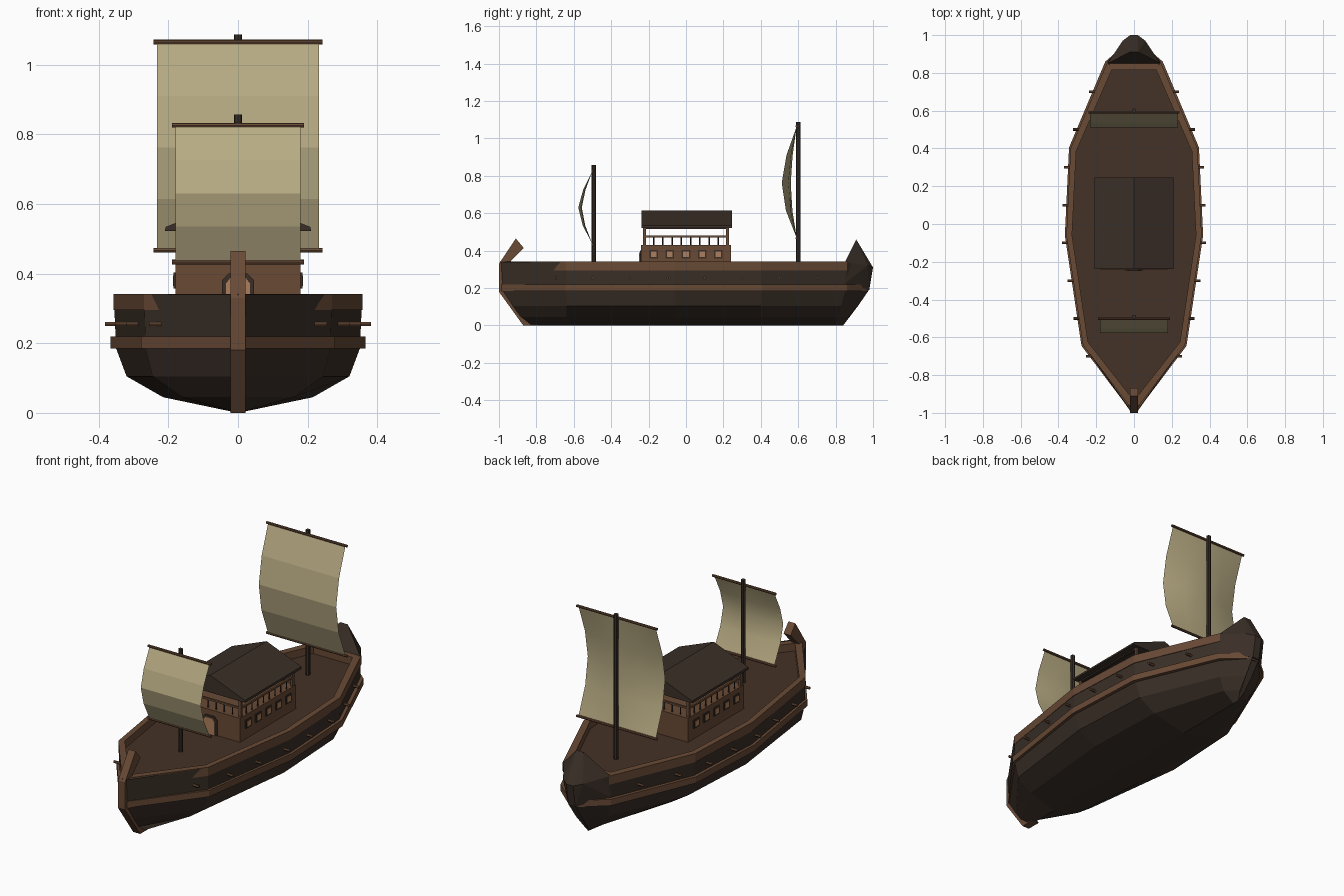
import bpy, bmesh
from math import pi

if "Cube" in bpy.data.objects:
    bpy.data.objects.remove(bpy.data.objects["Cube"])


def mat(name, c):
    m = bpy.data.materials.new(name)
    m.diffuse_color = (*c, 1)
    m.use_nodes = True
    m.node_tree.nodes["Principled BSDF"].inputs["Base Color"].default_value = m.diffuse_color
    return m


DARK = mat("dark_timber", (.042, .028, .020))
DECK = mat("deck_timber", (.060, .032, .020))
WOOD = mat("brown_timber", (.14, .068, .036))
LIGHT = mat("light_timber", (.42, .21, .11))
CLOTH = mat("canvas", (.48, .41, .23))


def obj(name, verts, faces, m, hull=False):
    bm = bmesh.new()
    vs = [bm.verts.new(v) for v in verts]
    if hull:
        bmesh.ops.convex_hull(bm, input=vs)
    for f in faces:
        bm.faces.new([vs[i] for i in f])
    bmesh.ops.remove_doubles(bm, verts=bm.verts, dist=1e-5)
    bmesh.ops.recalc_face_normals(bm, faces=bm.faces)
    me = bpy.data.meshes.new(name)
    bm.to_mesh(me)
    bm.free()
    me.materials.append(m)
    o = bpy.data.objects.new(name, me)
    bpy.context.collection.objects.link(o)
    return o


def box(name, x0, x1, y0, y1, z0, z1, m):
    return obj(name, [(x, y, z) for x in (x0, x1) for y in (y0, y1) for z in (z0, z1)], [], m, True)


def rod(name, loc, r, length, axis, m, n=8):
    rot = {"x": (0, pi / 2, 0), "y": (pi / 2, 0, 0), "z": (0, 0, 0)}[axis]
    bpy.ops.mesh.primitive_cylinder_add(vertices=n, radius=r, depth=length, location=loc, rotation=rot)
    o = bpy.context.object
    o.name = name
    o.data.materials.append(m)


def loft(rings, closed):
    n = len(rings[0])
    verts = [p for r in rings for p in r]
    faces = [(i * n + j, i * n + (j + 1) % n, (i + 1) * n + (j + 1) % n, (i + 1) * n + j)
             for i in range(len(rings) - 1) for j in range(n if closed else n - 1)]
    faces += [tuple(range(n)), tuple(range(len(verts) - n, len(verts)))]
    return verts, faces


def prism(name, pts, axis, a, b, m):
    put = (lambda p, t: (t, *p)) if axis == "x" else (lambda p, t: (p[0], t, p[1]))
    obj(name, *loft([[put(p, t) for p in pts] for t in (a, b)], True), m)


# hull: half sections from keel to rail, lofted bow to stern
Z = [0, .045, .105, .185, .34]
SECT = [([-.86, -.89, -.93, -.98, -.99], [0, .015, .018, .02, .02]),
        ([-.64] * 5, [0, .16, .245, .265, .27]),
        ([-.06] * 5, [0, .215, .32, .35, .357]),
        ([.40] * 5, [0, .20, .295, .325, .335]),
        ([.80, .81, .83, .85, .86], [0, .075, .115, .135, .14]),
        ([.84, .87, .92, .975, .98], [0, .015, .018, .02, .02])]
rings = []
for ys, xs in SECT:
    half = list(zip(xs, ys, Z))
    if half[-1][1] > .95:
        half[-1] = (.02, .99, .30)
    rings.append([(-x, y, z) for x, y, z in half[:0:-1]] + half)
obj("hull", *loft(rings, False), DARK)

# outlines seen from above
OUTER = [(0, -.995), (.27, -.642), (.358, -.06), (.336, .40), (.14, .86)]
INNER = [(0, -.935), (.243, -.625), (.328, -.06), (.306, .385), (.118, .815)]


def side_band(name, inner, outer, z0, z1, m):
    for s, side in ((1, "right"), (-1, "left")):
        r = [[(s * a[0], a[1], z0), (s * b[0], b[1], z0), (s * b[0], b[1], z1), (s * a[0], a[1], z1)]
             for a, b in zip(inner, outer)]
        obj(side + "_" + name, *loft(r, True), m)


side_band("bulwark_rail", INNER, OUTER, .295, .342, WOOD)
WALE = [(.01, -1), (.278, -.645), (.366, -.06), (.344, .405), (.152, .86), (.03, .965)]
side_band("wale", [(max(x - .03, 0), y) for x, y in WALE], WALE, .185, .22, WOOD)
box("stern_rail", -.13, .13, .815, .86, .295, .342, WOOD)
deck = [(x, y, .30) for x, y in INNER] + [(-x, y, .30) for x, y in INNER[:0:-1]]
obj("deck", deck, [tuple(range(len(deck)))], DECK)

# stem post and raised stern
prism("stem_post", [(-.87, 0), (-1, .18), (-1, .33), (-.91, .465), (-.868, .415), (-.945, .335),
                    (-.94, .19), (-.79, .0)], "x", -.021, .021, WOOD)
obj("stern_wedge", [(s * x, y, z) for s in (1, -1) for x, y, z in
                    ((.14, .85, .34), (.14, .85, .225), (.02, 1, .31), (.02, .98, .19),
                     (.06, .97, .32), (.022, .91, .46))], [], DARK, True)


# oar stubs along both sides
def width(y):
    for (x0, y0), (x1, y1) in zip(OUTER, OUTER[1:]):
        if y0 <= y <= y1:
            return x0 + (x1 - x0) * (y - y0) / (y1 - y0)


for i in range(8):
    y = -.7 + .2 * i
    for s in (1, -1):
        rod("oar_stub", (s * (width(y) + .002), y, .255), .007, .055, "x", WOOD, 6)

# cabin with door and windows
box("cabin_walls", -.18, .18, -.24, .24, .30, .43, WOOD)
ARCH = [(-1, 0), (-1, .8), (-.6, 1), (.6, 1), (1, .8), (1, 0)]
prism("door_frame", [(.046 * x, .30 + .10 * z) for x, z in ARCH], "y", -.246, -.23, DARK)
prism("door", [(.034 * x, .30 + .09 * z) for x, z in ARCH], "y", -.25, -.23, LIGHT)
for s in (1, -1):
    for i in range(5):
        y = -.172 + .086 * i
        box("window_frame", s * .17, s * .185, y - .023, y + .023, .357, .403, DARK)
        box("window_pane", s * .17, s * .187, y - .015, y + .015, .365, .395, LIGHT)

# upper gallery: posts, rails and balusters
for s in (1, -1):
    for y in (-.222, .222):
        box("corner_post", s * .164, s * .178, y - .007, y + .007, .43, .53, WOOD)
    box("side_rail", s * .166, s * .176, -.222, .222, .471, .481, WOOD)
    box("end_rail", -.17, .17, s * .217, s * .227, .471, .481, WOOD)
    box("roof_beam", s * .164, s * .178, -.228, .228, .515, .53, DARK)
    for i in range(1, 9):
        rod("side_baluster", (s * .171, -.222 + .0493 * i, .452), .004, .045, "z", DARK, 4)
    for i in range(1, 7):
        rod("end_baluster", (-.171 + .0489 * i, s * .222, .452), .004, .045, "z", DARK, 4)
prism("gable_roof", [(-.21, .522), (.21, .522), (.208, .534), (0, .616), (-.208, .534)], "y", -.238, .246, DARK)


# masts, yards and billowing sails
def rig(name, y, top, r, w, zs, bulge, pull):
    rod(name + "_mast", (0, y, (.3 + top) / 2), r, top - .3, "z", DARK)
    for z in (zs[0], zs[-1]):
        rod(name + "_yard", (0, y - .008, z), .007, 2 * w + .02, "x", WOOD)
    cols = [-1, -.5, 0, .5, 1]
    for part, k in (("front", 0), ("back", pull)):
        verts = [(c * w, y - .01 - b * (1 - k * (1 - c * c)) + (.002 if k else 0), z)
                 for b, z in zip(bulge, zs) for c in cols]
        faces = [(i * 5 + j, i * 5 + j + 1, i * 5 + j + 6, i * 5 + j + 5)
                 for i in range(len(zs) - 1) for j in range(4)]
        o = obj(name + "_sail_" + part, verts, faces, CLOTH)
        if k:
            o.data.polygons.foreach_set("use_smooth", [True] * len(o.data.polygons))


rig("fore", -.492, .857, .012, .18, [.826, .725, .63, .535, .433], [0, .05, .076, .052, 0], .25)
rig("aft", .60, 1.087, .012, .232, [1.065, .91, .762, .615, .467], [0, .055, .08, .058, 0], .6)
